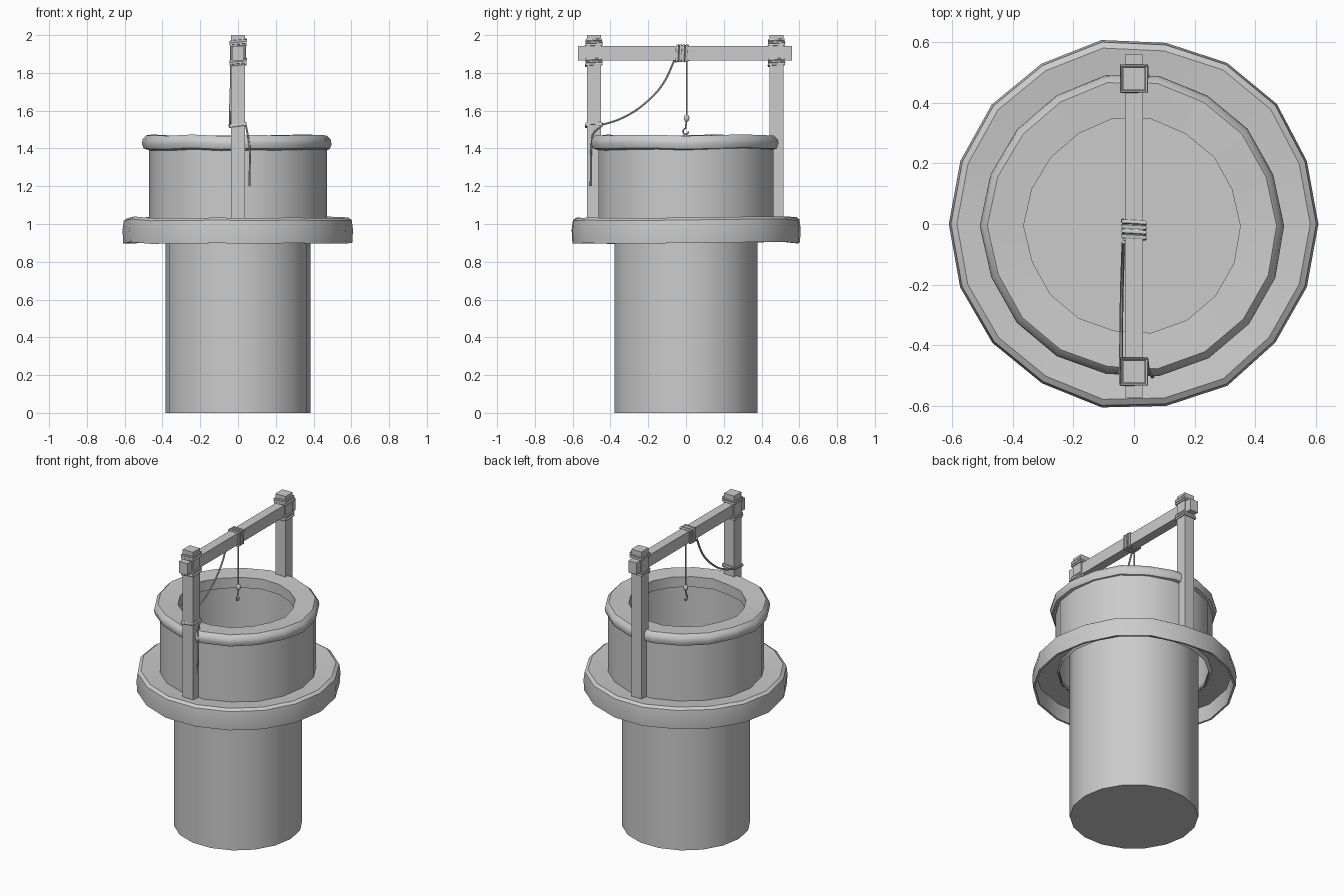
import bpy, bmesh, math, random
from mathutils import Vector

random.seed(4)
if "Cube" in bpy.data.objects:
    bpy.data.objects.remove(bpy.data.objects["Cube"])

stone = bpy.data.materials.new("plain_grey")
stone.use_nodes = True
GREY = (0.6, 0.6, 0.6, 1)
stone.diffuse_color = GREY
stone.node_tree.nodes["Principled BSDF"].inputs["Base Color"].default_value = GREY
SIDES = 18


def finish(name, mesh, smooth=None):
    mesh.materials.clear()
    mesh.materials.append(stone)
    ob = bpy.data.objects.new(name, mesh)
    bpy.context.collection.objects.link(ob)
    if smooth:
        bpy.ops.object.select_all(action='DESELECT')
        ob.select_set(True)
        bpy.context.view_layer.objects.active = ob
        bpy.ops.object.shade_smooth_by_angle(angle=math.radians(smooth))
    return ob


def lathe(name, profile, wobble=0.0, closed=False, cap=False, cx=0.0, cy=0.0):
    """Turn an (r, z) profile around the vertical axis, hand-hewn if wobble > 0."""
    bm = bmesh.new()
    columns = []
    for i in range(SIDES):
        a = math.tau * i / SIDES
        dr, dz = (random.uniform(-wobble, wobble) for _ in range(2))
        columns.append([bm.verts.new((cx + (r + dr) * math.cos(a),
                                      cy + (r + dr) * math.sin(a), z + dz))
                        for r, z in profile])
    steps = len(profile) if closed else len(profile) - 1
    for i in range(SIDES):
        a, b = columns[i], columns[(i + 1) % SIDES]
        for j in range(steps):
            k = (j + 1) % len(profile)
            bm.faces.new((a[j], b[j], b[k], a[k]))
    if cap:
        bm.faces.new([c[0] for c in reversed(columns)])
    mesh = bpy.data.meshes.new(name)
    bm.to_mesh(mesh)
    bm.free()
    return finish(name, mesh, 35)


def box(name, low, high):
    bm = bmesh.new()
    bmesh.ops.create_cube(bm, size=1)
    for v in bm.verts:
        v.co = [l + (c + 0.5) * (h - l) for c, l, h in zip(v.co, low, high)]
    mesh = bpy.data.meshes.new(name)
    bm.to_mesh(mesh)
    bm.free()
    return finish(name, mesh)


def rope(name, points, radius, cyclic=False, kind='POLY'):
    """Round cord along a path, turned into a mesh."""
    curve = bpy.data.curves.new(name, 'CURVE')
    curve.dimensions = '3D'
    curve.bevel_depth = radius
    curve.bevel_resolution = 1
    curve.use_fill_caps = True
    curve.resolution_u = 5
    spline = curve.splines.new(kind)
    spline.use_cyclic_u = cyclic
    if kind == 'BEZIER':
        spline.bezier_points.add(len(points) - 1)
        for p, co in zip(spline.bezier_points, points):
            p.co = co
            p.handle_left_type = p.handle_right_type = 'AUTO'
    else:
        spline.points.add(len(points) - 1)
        for p, co in zip(spline.points, points):
            p.co = (*co, 1)
    temp = bpy.data.objects.new(name + "_path", curve)
    bpy.context.collection.objects.link(temp)
    bpy.context.view_layer.update()
    mesh = bpy.data.meshes.new_from_object(
        temp.evaluated_get(bpy.context.evaluated_depsgraph_get()))
    bpy.data.objects.remove(temp)
    return finish(name, mesh, 50)


def square_coil(half, turns, pitch, tilt=0.0):
    """Corner points of a cord wound around a square bar, along its length."""
    corners = [(-half, -half), (half, -half), (half, half), (-half, half)]
    return [(*corners[i % 4], pitch * i / 4 + tilt * corners[i % 4][0])
            for i in range(int(turns * 4) + 1)]


# Masonry: deep shaft, upper wall, skirt ledge and rounded rim
lathe("shaft", [(0.385, 0), (0.385, 1.41)], cap=True)
lathe("upper_wall", [(0.45, 0.99), (0.47, 1.01), (0.47, 1.41)])
lathe("ledge", [(0.45, 1.02), (0.585, 1.035), (0.605, 1.022),
                (0.612, 0.97), (0.608, 0.9), (0.595, 0.9),
                (0.59, 1.0), (0.45, 1.005)], wobble=0.005, closed=True)
lathe("rim", [(0.355, 1.395), (0.46, 1.39), (0.49, 1.4), (0.5, 1.425),
              (0.495, 1.45), (0.475, 1.47), (0.355, 1.463)],
      wobble=0.005, closed=True, cx=-0.006, cy=-0.006)

# Wooden frame
POST = 0.037
for name, y in (("front", -0.487), ("back", 0.48)):
    box(name + "_post", (-POST, y - POST, 1.0), (POST, y + POST, 2.0))
    # Cord lashings above and below the beam
    for level, z in (("lower", 1.84), ("upper", 1.943)):
        path = [(px, y + py, z + pz)
                for px, py, pz in square_coil(0.041, 2.5, 0.012, 0.06)]
        rope(f"{name}_{level}_lashing", path, 0.007)
box("beam", (-0.03, -0.572, 1.865), (0.03, 0.56, 1.942))

# Cord wound on the beam
coil = [(px, -0.052 + pz, 1.9035 + py * 1.13)
        for px, py, pz in square_coil(0.037, 4, 0.016)]
rope("beam_coil", coil, 0.007)

# Hanging cord with knot and hook
rope("hanging_cord", [(0, 0.004, 1.865), (0, 0.004, 1.55)], 0.005)
bm = bmesh.new()
bmesh.ops.create_icosphere(bm, subdivisions=2, radius=0.015)
for v in bm.verts:
    v.co = Vector((v.co.x, v.co.y, v.co.z * 1.4)) + Vector((0, 0.003, 1.56))
knot = bpy.data.meshes.new("knot")
bm.to_mesh(knot)
bm.free()
finish("knot", knot, 60)
hook = [(0, 0.003, 1.55), (0, -0.002, 1.51)]
hook += [(0, -0.002 - 0.014 * math.sin(t), 1.49 + 0.016 * math.cos(t))
         for t in [math.radians(a) for a in range(0, 271, 30)]]
rope("hook", hook, 0.005)

# Slack cord tied off at the front post, with a loose end
rope("slack_cord", [(-0.035, -0.06, 1.87), (-0.037, -0.12, 1.745),
                    (-0.04, -0.21, 1.645), (-0.042, -0.33, 1.565),
                    (-0.043, -0.45, 1.525), (-0.043, -0.53, 1.513)],
     0.006, kind='BEZIER')
loop = [(px, -0.487 + py, 1.517 + pz)
        for px, py, pz in square_coil(0.042, 1.75, 0.008, 0.1)]
rope("post_loop", loop, 0.006)
rope("loose_end", [(0.042, -0.445, 1.52), (0.05, -0.49, 1.48),
                   (0.06, -0.5, 1.42), (0.06, -0.505, 1.2)],
     0.005, kind='BEZIER')
